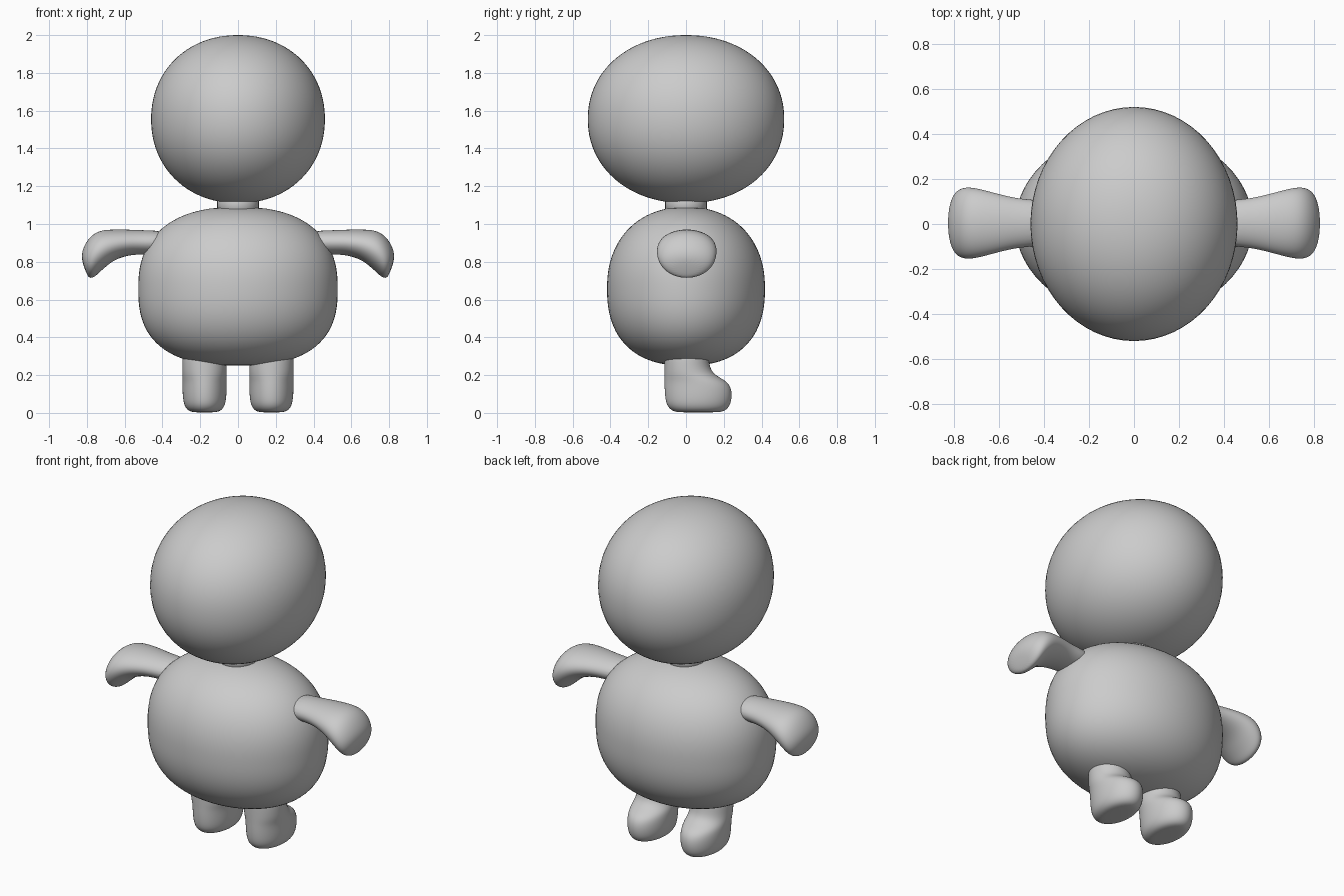
import bpy, bmesh
from math import sin, cos, tau, radians
from mathutils import Vector

if "Cube" in bpy.data.objects:
    bpy.data.objects.remove(bpy.data.objects["Cube"])


def loft(name, rings, subsurf=0, mirror=False):
    """Skin a list of closed rings of points and cap both ends."""
    bm = bmesh.new()
    loops = [[bm.verts.new(p) for p in ring] for ring in rings]
    n = len(loops[0])
    for a, b in zip(loops, loops[1:]):
        for i in range(n):
            j = (i + 1) % n
            bm.faces.new((a[i], a[j], b[j], b[i]))
    bm.faces.new(loops[0][::-1])
    bm.faces.new(loops[-1])
    bmesh.ops.recalc_face_normals(bm, faces=bm.faces)
    for f in bm.faces:
        f.smooth = True
    mesh = bpy.data.meshes.new(name)
    bm.to_mesh(mesh)
    bm.free()
    obj = bpy.data.objects.new(name, mesh)
    bpy.context.collection.objects.link(obj)
    if mirror:
        obj.modifiers.new("Mirror", "MIRROR").use_mirror_merge = False
    if subsurf:
        mod = obj.modifiers.new("Subdivision", "SUBSURF")
        mod.levels = mod.render_levels = subsurf
    return obj


def oval(center, u, v, n=24):
    """Ring of points around center with half axes u and v."""
    c, u, v = Vector(center), Vector(u), Vector(v)
    return [c + u * cos(tau * i / n) + v * sin(tau * i / n) for i in range(n)]


def rounded(name, rx, ry, z_mid, up, down, nx, ny):
    """Closed round form; nx and ny are (upper, lower) profile squareness."""
    rings = []
    for k in range(49):
        s = sin(radians(-89.5 + 179 * k / 48))
        low = s < 0
        z = z_mid + s * (down if low else up)
        wx = rx * (1 - abs(s) ** nx[low]) ** (1 / nx[low])
        wy = ry * (1 - abs(s) ** ny[low]) ** (1 / ny[low])
        rings.append(oval((0, 0, z), (wx, 0, 0), (0, wy, 0), 64))
    return loft(name, rings)


# Head and body
rounded("head", 0.46, 0.52, 1.555, 0.445, 0.445, (2.1, 2.1), (2.1, 2.1))
rounded("body", 0.528, 0.418, 0.66, 0.43, 0.41, (2.4, 2.6), (2.2, 2.4))

# Neck
loft("neck", [oval((0, 0, z), (0.11, 0, 0), (0, 0.11, 0), 32) for z in (1.03, 1.18)])

# Arms with drooping hands: top x, top z, bottom x, bottom z, half width
arm = [(0.36, 0.965, 0.36, 0.84, 0.100), (0.50, 0.967, 0.50, 0.838, 0.107),
       (0.58, 0.971, 0.57, 0.837, 0.123), (0.66, 0.972, 0.65, 0.813, 0.145),
       (0.73, 0.968, 0.70, 0.773, 0.160), (0.778, 0.940, 0.735, 0.742, 0.160),
       (0.812, 0.893, 0.76, 0.718, 0.146), (0.828, 0.848, 0.78, 0.712, 0.115),
       (0.826, 0.800, 0.797, 0.722, 0.060)]
loft("arms", [oval(((a + c) / 2, 0.004, (b + d) / 2), (0, w, 0),
                   ((a - c) / 2, 0, (b - d) / 2)) for a, b, c, d, w in arm], 2, True)

# Legs with feet: z, rear y, toe y, half width
leg = [(0.002, -0.04, 0.17, 0.055), (0.010, -0.075, 0.21, 0.088),
       (0.040, -0.105, 0.236, 0.110), (0.090, -0.113, 0.246, 0.117),
       (0.135, -0.115, 0.240, 0.118), (0.165, -0.115, 0.218, 0.118),
       (0.187, -0.115, 0.180, 0.118), (0.210, -0.115, 0.145, 0.118),
       (0.250, -0.115, 0.122, 0.118), (0.380, -0.115, 0.115, 0.118)]
loft("legs", [oval((0.177, (r + t) / 2, z), (w, 0, 0), (0, (t - r) / 2, 0))
              for z, r, t, w in leg], 2, True)
